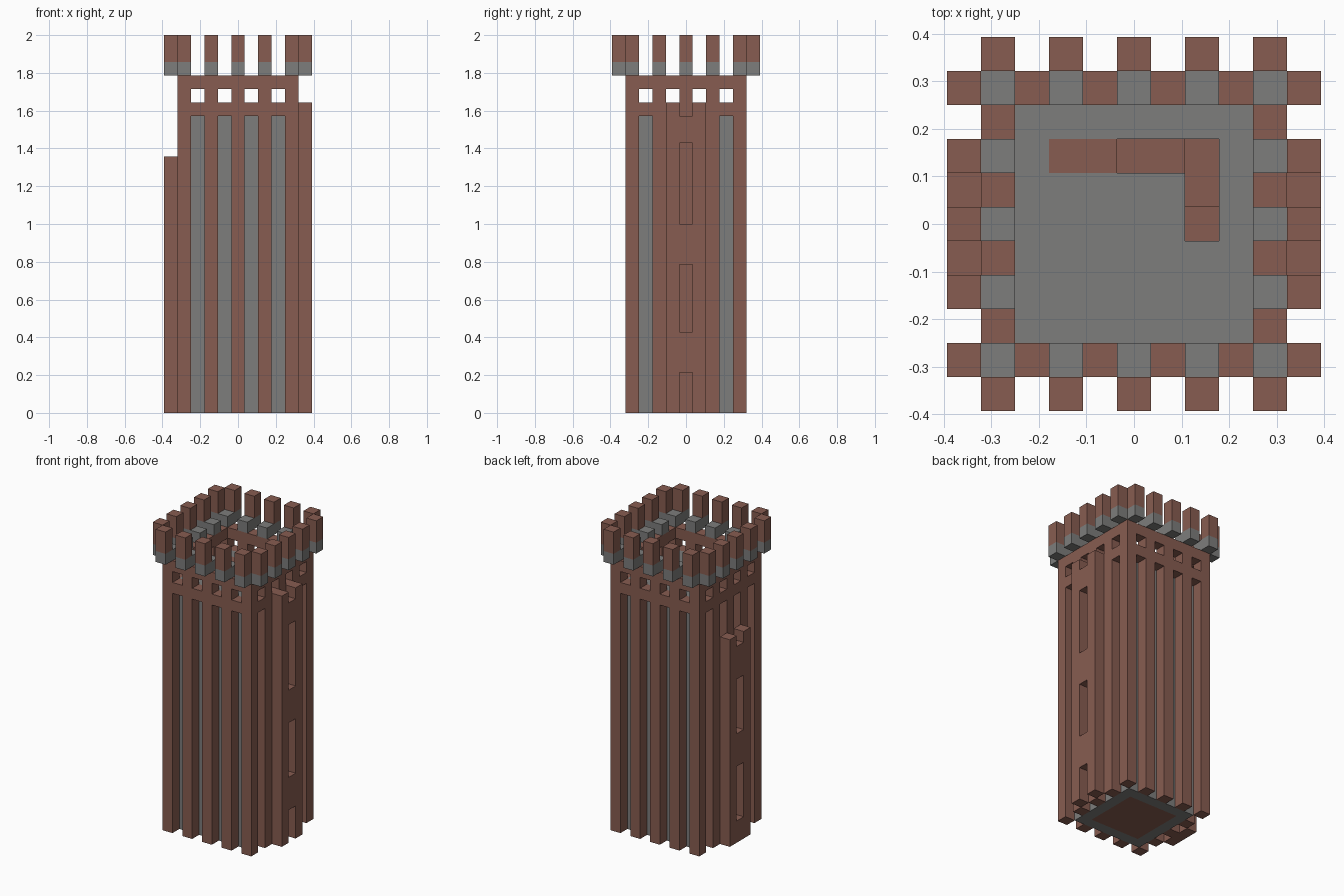
import bpy
import bmesh
from mathutils import Matrix, Vector

U = 2 / 28  # size of one block

old = bpy.data.objects.get("Cube")
if old:
    bpy.data.objects.remove(old)


def material(name, rgb):
    m = bpy.data.materials.new(name)
    m.use_nodes = True
    m.diffuse_color = (*rgb, 1)
    m.node_tree.nodes["Principled BSDF"].inputs["Base Color"].default_value = (*rgb, 1)
    return m


BROWN = material("terracotta brown", (0.245, 0.108, 0.082))
GREY = material("stone grey", (0.205, 0.205, 0.2))


def part(name, mat, boxes):
    """Boxes are inclusive block ranges: (x0, x1, y0, y1, z0, z1)."""
    bm = bmesh.new()
    for x0, x1, y0, y1, z0, z1 in boxes:
        size = Vector((x1 - x0 + 1, y1 - y0 + 1, z1 - z0 + 1)) * U
        mid = Vector(((x0 + x1) / 2, (y0 + y1) / 2, (z0 + z1 + 1) / 2)) * U
        bmesh.ops.create_cube(bm, size=1, matrix=Matrix.Translation(mid) @ Matrix.Diagonal((*size, 1)))
    mesh = bpy.data.meshes.new(name)
    bm.to_mesh(mesh)
    bm.free()
    mesh.materials.append(mat)
    ob = bpy.data.objects.new(name, mesh)
    bpy.context.collection.objects.link(ob)
    return ob


def ring(r, steps):
    """Cells of a square ring with the given offsets along each side."""
    cells = {(a, s * r) for a in steps for s in (-1, 1)}
    return sorted(cells | {(y, x) for x, y in cells})


EVEN = range(-4, 5, 2)
ODD = range(-3, 4, 2)

# Inner stone shell
shell = []
for s in (-3, 3):
    shell += [(-3, 3, s, s, 0, 21), (s, s, -2, 2, 0, 21)]
part("inner_wall", GREY, shell)
part("base_floor", BROWN, [(-2, 2, -2, 2, 0, 0)])
part("stair_core", BROWN, [(-1, 1, -1, 1, 1, 21)])

# Roof floor with the stairwell left open
part("roof_floor", GREY, [
    (-3, 3, -3, -1, 22, 22), (-3, 1, 0, 1, 22, 22), (3, 3, 0, 3, 22, 22),
    (-3, 2, 3, 3, 22, 22), (-3, -3, 2, 2, 22, 22)])

# Spiral stair: two blocks per step, eight steps per turn
turn = [(-2, -1), (-2, -2), (-1, -2), (0, -2), (1, -2), (2, -2), (2, -1), (2, 0),
        (2, 1), (2, 2), (1, 2), (0, 2), (-1, 2), (-2, 2), (-2, 1), (-2, 0)]
stairs = []
for z in range(1, 23):
    for k in (0, 1):
        x, y = turn[(2 * z + k) % len(turn)]
        stairs.append((x, x, y, y, z, z))
part("spiral_stair", BROWN, stairs)

# Outer ribs and the two bands that frame the loopholes
part("wall_ribs", BROWN, [(x, x, y, y, 0, 24) for x, y in ring(4, EVEN)])
part("loophole_bands", BROWN,
     [(x, x, y, y, z, z) for x, y in ring(4, ODD) for z in (22, 24)])

# Side buttresses: paired rails joined by blocks
for name, x, top, blocks in (
        ("left_buttress", 5, 22, ((3, 5), (11, 13), (20, 21))),
        ("right_buttress", -5, 18, ((0, 1), (7, 9), (15, 17)))):
    rails = [(x, x, y, y, 0, top) for y in (-1, 1)]
    part(name, BROWN, rails + [(x, x, 0, 0, a, b) for a, b in blocks])

# Battlements
merlons = ring(5, EVEN)
part("merlon_corbels", GREY,
     [(x, x, y, y, 25, 25) for x, y in merlons + ring(4, EVEN)])
part("merlons", BROWN, [(x, x, y, y, 26, 27) for x, y in merlons])
